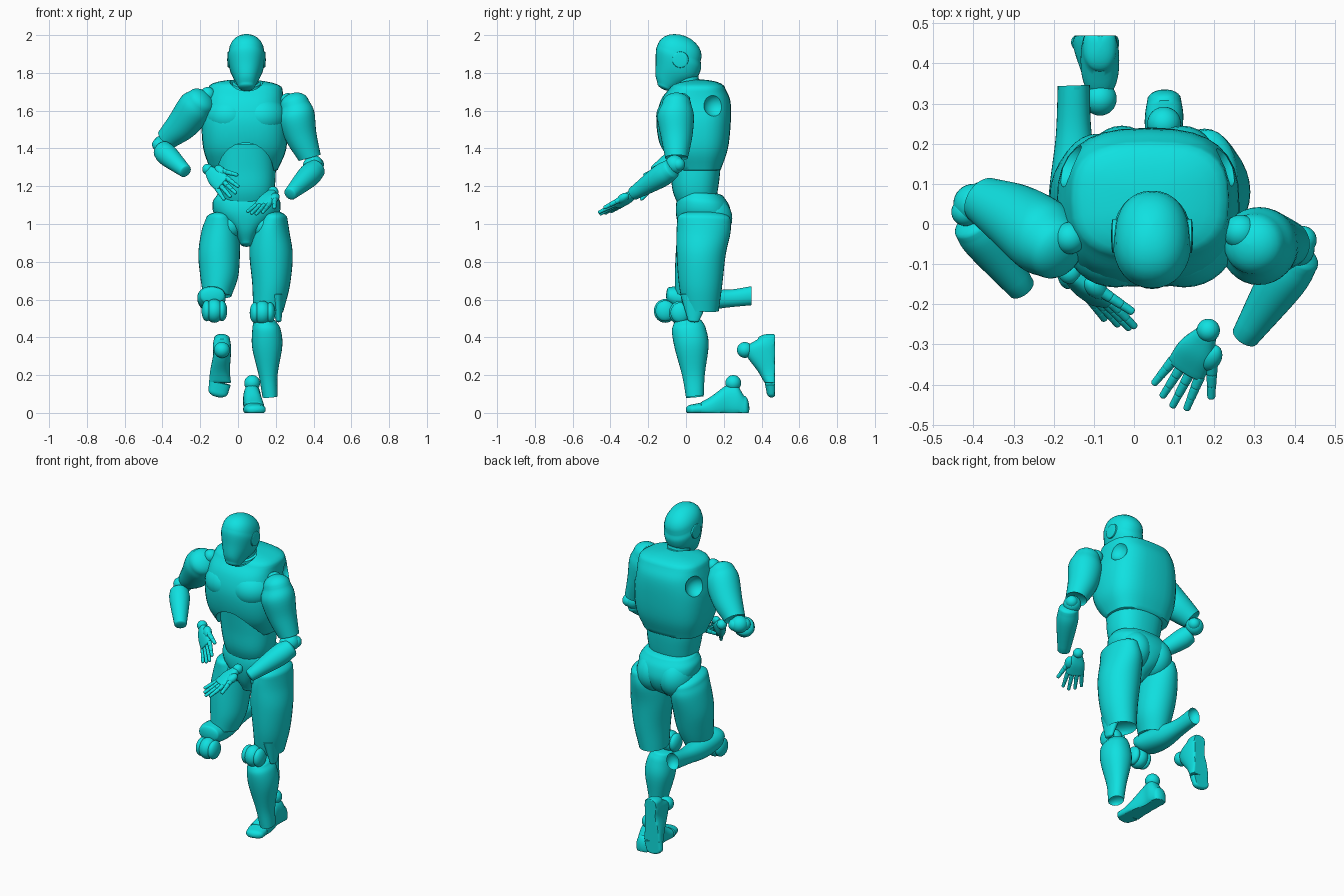
import bpy, bmesh, math
from mathutils import Vector, Matrix

cube = bpy.data.objects.get("Cube")
if cube:
    bpy.data.objects.remove(cube)

CM = 0.01  # all dimensions below are in hundredths of a unit
SIDES = 32
SMOOTH_STEPS = 5

# Single body colour
cyan = bpy.data.materials.new("bright_cyan")
cyan.use_nodes = True
colour = (0.005, 0.75, 0.75, 1)
cyan.diffuse_color = colour
shader = cyan.node_tree.nodes["Principled BSDF"]
shader.inputs["Base Color"].default_value = colour
shader.inputs["Roughness"].default_value = 0.5


def finish(name, bm, matrix=None):
    """Turn a bmesh into a smooth shaded object."""
    bmesh.ops.remove_doubles(bm, verts=bm.verts, dist=0.001)
    bmesh.ops.recalc_face_normals(bm, faces=bm.faces)
    bm.transform(Matrix.Scale(CM, 4) @ (matrix or Matrix()))
    for face in bm.faces:
        face.smooth = True
    mesh = bpy.data.meshes.new(name)
    bm.to_mesh(mesh)
    bm.free()
    mesh.materials.append(cyan)
    mesh.set_sharp_from_angle(angle=math.radians(40))
    obj = bpy.data.objects.new(name, mesh)
    bpy.context.collection.objects.link(obj)
    return obj


def ball(name, centre, radii, matrix=None):
    """Ellipsoid with one radius or three."""
    if not isinstance(radii, tuple):
        radii = (radii, radii, radii)
    bm = bmesh.new()
    bmesh.ops.create_uvsphere(bm, u_segments=SIDES, v_segments=SIDES // 2, radius=1)
    bm.transform(Matrix.Translation(centre) @ Matrix.Diagonal((*radii, 1)))
    return finish(name, bm, matrix)


def spline(stations):
    """Catmull-Rom interpolation of stations (x, y, z, width, depth)."""
    pts = [Vector(s if len(s) == 5 else (*s, s[3])) for s in stations]
    ext = [pts[0] * 2 - pts[1]] + pts + [pts[-1] * 2 - pts[-2]]
    out = []
    for a, b, c, d in zip(ext, ext[1:], ext[2:], ext[3:]):
        for k in range(SMOOTH_STEPS):
            t = k / SMOOTH_STEPS
            out.append(b + (c - a) * (t / 2)
                       + (a * 2 - b * 5 + c * 4 - d) * (t * t / 2)
                       + (b * 3 - a - c * 3 + d) * (t * t * t / 2))
    return out + [pts[-1]]


def loft(name, stations, caps=(2, 2), square=2, matrix=None, floor=False):
    """Rounded tube; positive caps bulge, negative caps are hollow."""
    path = spline(stations)
    axis = (path[-1].to_3d() - path[0].to_3d()).normalized()
    ref = Vector((0, 1, 0)) if abs(axis.x) > 0.9 else Vector((1, 0, 0))
    u = (ref - axis * ref.dot(axis)).normalized()
    v = axis.cross(u)
    body = [(p.to_3d(), p[3], p[4]) for p in path]

    def dome(ring, height):
        rings = []
        for k in range(1, 7):
            angle = k / 6 * math.pi / 2
            size = max(math.cos(angle), 0.02)
            rings.append((ring[0] + axis * height * math.sin(angle),
                          ring[1] * size, ring[2] * size))
        return rings

    rings = dome(body[0], -caps[0])[::-1] + body + dome(body[-1], caps[1])
    bm = bmesh.new()
    loops = []
    for centre, width, depth in rings:
        loop = []
        for k in range(SIDES):
            angle = math.tau * k / SIDES
            c, s = math.cos(angle), math.sin(angle)
            c = math.copysign(abs(c) ** (2 / square), c)
            s = math.copysign(abs(s) ** (2 / square), s)
            point = centre + u * c * width + v * s * depth
            if floor:
                point.z = max(point.z, 0)
            loop.append(bm.verts.new(point))
        loops.append(loop)
    for low, high in zip(loops, loops[1:]):
        for k in range(SIDES):
            n = (k + 1) % SIDES
            bm.faces.new((low[k], low[n], high[n], high[k]))
    bm.faces.new(loops[0])
    bm.faces.new(loops[-1])
    return finish(name, bm, matrix)


def carve(target, cutter):
    """Subtract the cutter, then discard it."""
    cutter.hide_render = True
    mod = target.modifiers.new("carve", "BOOLEAN")
    mod.operation, mod.solver, mod.object = "DIFFERENCE", "EXACT", cutter
    graph = bpy.context.evaluated_depsgraph_get()
    mesh = bpy.data.meshes.new_from_object(target.evaluated_get(graph))
    target.modifiers.clear()
    target.data = mesh
    mesh.set_sharp_from_angle(angle=math.radians(40))
    bpy.data.objects.remove(cutter)


MID = 4  # centre line of the trunk
BOTH = (("left", 1), ("right", -1))

# Head and neck
loft("head", [(4.5, -11, 173, 4.5, 4.5), (4.5, -9.3, 176, 6, 7.4), (4.5, -5.5, 181, 8.5, 11.4),
              (4.5, -4, 187, 9.8, 12.9), (4.5, -3.5, 191, 9.4, 12.2)], caps=(2, 9), square=2.2)
loft("neck", [(4.5, 2, 166, 7), (4.5, 0, 180, 6)])
for level in (170, 173):
    loft("neck_ring", [(4.5, 0.5, level, 7.8), (4.5, 0, level + 1.5, 7.5)], caps=(0.5, 0.5))
for side, s in BOTH:
    loft(side + "_ear_disc", [(4.5 + s * 8, -3, 187, 4.5), (4.5 + s * 9.8, -3, 187, 4.2)], caps=(0, 0.4))

# Chest with a rib arch, neck scoop and shoulder sockets
chest = loft("chest", [(3, 6, 129, 18, 12.5), (3.5, 4.5, 140, 22, 17.7), (3.5, 4, 154, 22.7, 19.7),
                       (3.5, 5, 165, 20.7, 18.5), (4, 6, 172, 19.6, 14.7)], caps=(1, 4.5), square=2.8)
carve(chest, loft("arch_cutter", [(MID, -30, 126, 15, 17), (MID, 0, 126, 15, 17)], caps=(0, 0)))
carve(chest, ball("neck_cutter", (4.5, -5, 178), (9.5, 11, 8.5)))
for side, s in BOTH:
    carve(chest, ball(side + "_socket_cutter", (MID + s * 22, 15.5, 163), 6.3))
    ball(side + "_pectoral", (MID + s * 8.5, -3.5, 157), (13, 12.3, 11))

# Abdomen and pelvis
loft("abdomen", [(MID, 6, 108, 12, 9), (4.5, 5, 118, 14.7, 12), (MID, 5, 130, 16, 13.3),
                 (MID, 4, 143, 15, 14)], square=2.4)
loft("pelvis", [(4.5, 6, 90, 3.5, 6), (4.5, 8.5, 96, 8, 12), (4.5, 9.3, 104, 16.5, 14.7),
                (4.5, 9, 111, 18, 14), (4.5, 8.5, 115.5, 15.5, 11.5)], square=2.3)
for side, s in BOTH:
    ball(side + "_buttock", (4.5 + s * 7.5, 12.5, 103), (10, 12, 12))
    ball(side + "_hip_joint", (4.5 + s * 9, 4, 99), 7)

# Legs
loft("left_thigh", [(16, 8, 54, 8, 9.3), (17.5, 7.7, 68, 10, 11.5), (17.5, 8, 84, 11.5, 13),
                    (17.3, 9.3, 96, 10, 14.3), (18.5, 9.5, 103, 7.7, 14)], caps=(-5, 4))
loft("left_thigh_guard", [(21.5, 4, 49, 1.5, 3), (20.5, 5, 62, 4, 8)], caps=(1, 1))
loft("right_thigh", [(-11, 3, 62, 7.5, 9), (-10, 5, 72, 10, 11), (-10, 7, 84, 11, 12.5),
                     (-9.3, 9, 96, 10, 13.5), (-9.5, 9, 102, 7.7, 13)], caps=(-3, 4))
loft("left_shin", [(17, 4.7, 8.5, 4, 4.7), (16, 4, 20, 5, 6), (15.5, 3, 35, 8, 9),
                   (15, 1.5, 44, 7.5, 9), (14, 1, 48, 6, 7.5)], caps=(-3, 1.5), square=2.2)
loft("right_shin", [(-13.5, -9, 62, 6.5, 4.5), (-14, -4, 61, 7.5, 6), (-14.5, 8, 60, 6.7, 6),
                    (-15, 22, 60.5, 4.5, 4.7), (-15, 34.5, 62, 4, 5)], caps=(1.5, -4), square=2.2)
for side, centre in (("left", Vector((13, -3, 53))), ("right", Vector((-12.5, -11, 54)))):
    ball(side + "_knee", centre, (5, 6, 6.3))
    for s in (-1, 1):
        ball(side + "_knee_lobe", centre + Vector((s * 4, 0, 0)), (2.8, 5.2, 5.5))


def foot(side, s, matrix):
    """Flat-soled foot whose toes point along -y."""
    loft(side + "_foot", [(0, 31, 3, 4.2, 6), (0, 27, 6, 4.8, 9), (0, 22, 6, 4.7, 8.7),
                          (s, 14, 3, 5.2, 6), (s, 8, 2, 5.8, 3.6)],
         caps=(2.5, 0.3), square=2.3, matrix=matrix, floor=True)
    loft(side + "_toes", [(s, 7.6, 2, 5.8, 3.3), (s * 2, 3, 1.7, 5.3, 2.7)],
         caps=(0.3, 3), square=2.3, matrix=matrix, floor=True)
    ball(side + "_ankle", (0, 25, 15.8), 4.2, matrix)


foot("left", 1, Matrix.Translation((7.5, 0, 0)))
foot("right", -1, Matrix.Translation((-8.5, 47, 8.3)) @ Matrix.Rotation(math.pi / 2, 4, "X"))

# Arms
ball("left_shoulder_joint", (26.5, -2, 165), 4.3)
ball("right_shoulder_joint", (-16, -3.5, 168.5), 4)
loft("left_upper_arm", [(30, -5, 163.5, 7.7), (31, -5.5, 157, 9.7), (33.5, -5, 146, 8.3),
                        (38, -5, 135, 6)], caps=(6, -2))
loft("right_upper_arm", [(-19.5, -6, 165, 8), (-23, -3, 161, 9.5), (-30, 2, 152, 8.3), (-37.5, 6, 145, 6)],
     caps=(5, -2))
loft("left_forearm", [(41, -8, 129, 5.5), (37, -14, 125, 6), (27.7, -28, 116, 3.5)], caps=(2, 1))
loft("right_forearm", [(-40, 0, 139, 5.3), (-37, -4, 136, 5.7), (-28, -16, 128, 3.5)], caps=(2, 1))
for side, centre in (("left", Vector((40, -6, 131.5))), ("right", Vector((-40, 5, 142)))):
    ball(side + "_elbow", centre, 5)
    for s in (-1, 1):
        ball(side + "_elbow_lobe", centre + Vector((s * 2, s * 2, 0)), 3.5)


def hand(side, wrist, direction, thumb_side):
    """Jointed hand: fingers along local y, thumb towards local x."""
    y = Vector(direction).normalized()
    x = Vector(thumb_side)
    x = (x - y * x.dot(y)).normalized()
    matrix = Matrix((x, y, x.cross(y))).transposed().to_4x4()
    matrix.translation = wrist
    ball(side + "_wrist", (0, 0, 0), 2.9, matrix)
    loft(side + "_palm", [(0, 1.5, 0, 2.8, 2.2), (0, 7, 0, 4.8, 2.5), (0, 13, 0, 5.1, 1.8)],
         caps=(1, 1), square=2.5, matrix=matrix)
    for k, length in enumerate((8, 10, 11, 9.5)):
        base = Vector((k * 2.6 - 3.9, 13, 0))
        reach = Vector((k * 0.8 - 1.2, length, -1))
        digit(side + "_finger", base, base + reach, 1.35, matrix)
    ball(side + "_thumb_base", (4, 6.5, 0), (2.6, 3.8, 2.3), matrix)
    digit(side + "_thumb", Vector((4.8, 7.5, 0)), Vector((9, 16.5, 0)), 1.5, matrix)


def digit(name, start, end, radius, matrix):
    """Three tapering segments with rounded joints."""
    for k in range(3):
        a, b = start.lerp(end, k / 3), start.lerp(end, (k + 0.9) / 3)
        wide = radius * (1 - k * 0.13)
        loft(name, [(*a, wide), (*b, wide * 0.9)], caps=(0.5, 0.7), matrix=matrix)


hand("left", (18.5, -26.5, 117), (-0.43, -0.75, -0.54), (1, -0.3, 0.2))
hand("right", (-16, -12, 129), (0.6, -0.55, -0.6), (0.5, 0, 0.8))
